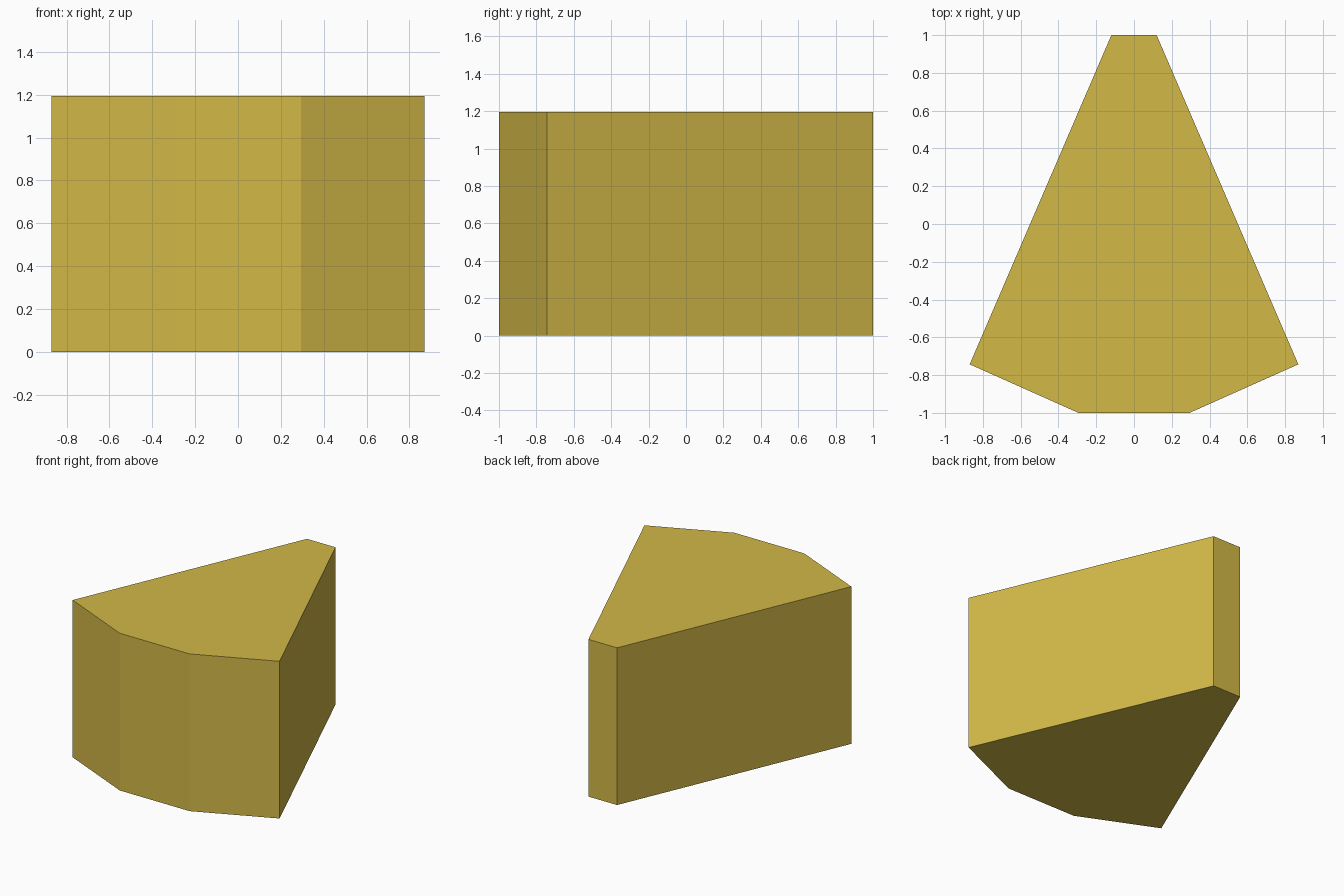
import bpy, bmesh

if "Cube" in bpy.data.objects:
    bpy.data.objects.remove(bpy.data.objects["Cube"])

HEIGHT = 1.195

# Flat mustard yellow used on the whole block
mat = bpy.data.materials.new("mustard_yellow")
mat.diffuse_color = (0.645, 0.479, 0.063, 1.0)
mat.use_nodes = True
mat.node_tree.nodes["Principled BSDF"].inputs["Base Color"].default_value = mat.diffuse_color

# Right half of the wedge outline, mirrored to the left (counter-clockwise)
half = [(0.294, -1.0), (0.87, -0.743), (0.12, 1.0)]
outline = half + [(-x, y) for x, y in reversed(half)]

# Extrude the outline into a solid prism
bm = bmesh.new()
base = bm.faces.new([bm.verts.new((x, y, 0)) for x, y in outline])
top = bmesh.ops.extrude_face_region(bm, geom=[base], use_keep_orig=True)
bmesh.ops.translate(bm, vec=(0, 0, HEIGHT),
                    verts=[v for v in top["geom"] if isinstance(v, bmesh.types.BMVert)])
bmesh.ops.recalc_face_normals(bm, faces=bm.faces)

mesh = bpy.data.meshes.new("wedge_block")
bm.to_mesh(mesh)
bm.free()
mesh.materials.append(mat)
block = bpy.data.objects.new("wedge_block", mesh)
bpy.context.collection.objects.link(block)
